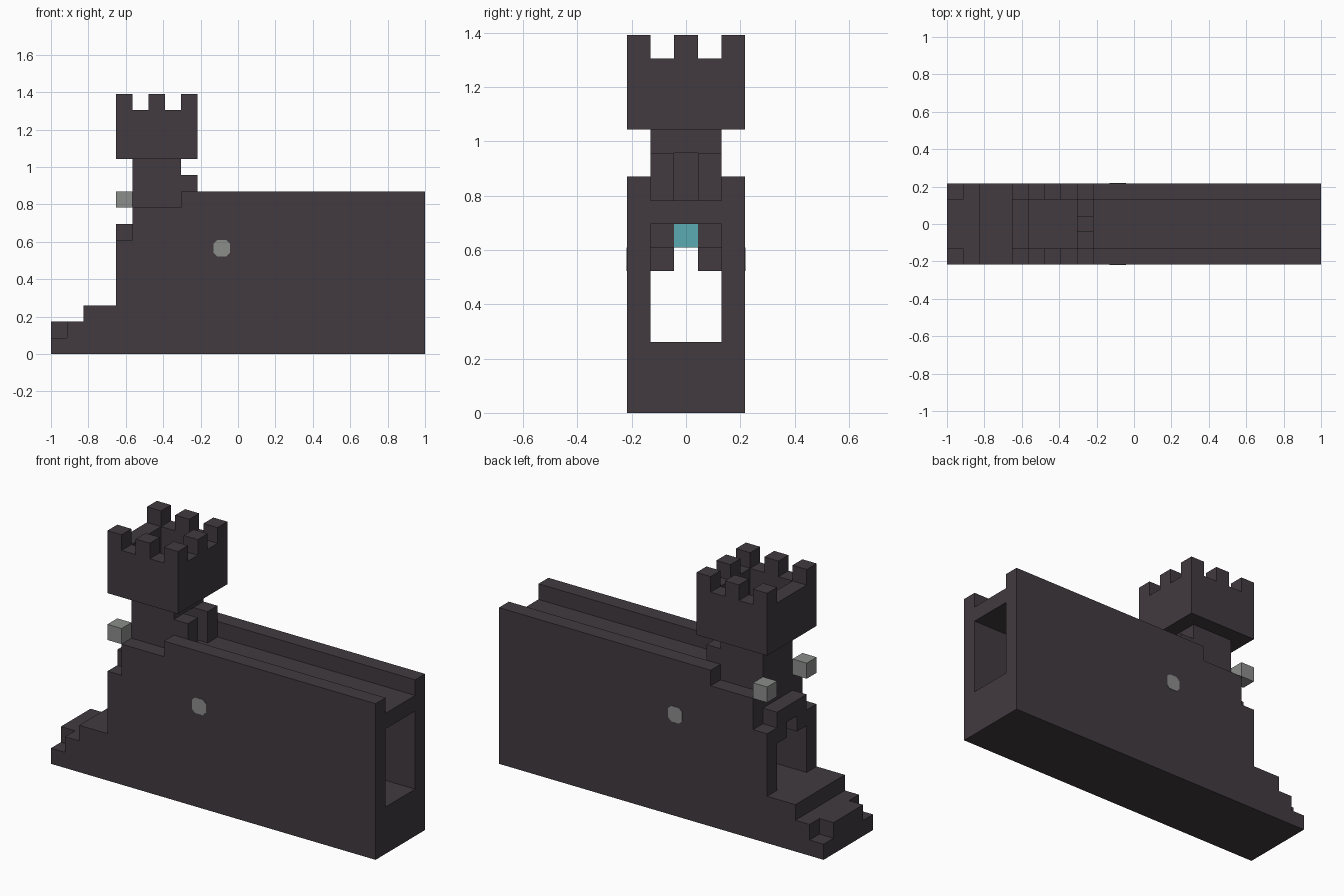
import bpy
import bmesh
from mathutils import Vector

UNIT = 2 / 23                      # one block
LENGTH, WIDTH = 23, 5              # footprint in blocks

cube = bpy.data.objects.get("Cube")
if cube:
    bpy.data.objects.remove(cube, do_unlink=True)


def make_material(name, color):
    mat = bpy.data.materials.new(name)
    mat.use_nodes = True
    mat.diffuse_color = (*color, 1)
    bsdf = next(n for n in mat.node_tree.nodes if n.type == "BSDF_PRINCIPLED")
    bsdf.inputs["Base Color"].default_value = (*color, 1)
    bsdf.inputs["Roughness"].default_value = 0.9
    return mat


BRICK = make_material("dark brick", (0.054, 0.043, 0.052))
GREY = make_material("lantern grey", (0.26, 0.27, 0.26))
TEAL = make_material("teal glow", (0.10, 0.41, 0.45))


def place(x, y, z):
    """Block coordinates to model coordinates."""
    return Vector((x - LENGTH / 2, y - WIDTH / 2, z)) * UNIT


def finish(name, bm, mat):
    bmesh.ops.recalc_face_normals(bm, faces=bm.faces)
    mesh = bpy.data.meshes.new(name)
    bm.to_mesh(mesh)
    bm.free()
    mesh.materials.append(mat)
    obj = bpy.data.objects.new(name, mesh)
    bpy.context.collection.objects.link(obj)
    return obj


def add_prism(bm, profile, y0, y1):
    """Extrude an x-z outline along y."""
    face = bm.faces.new([bm.verts.new(place(x, y0, z)) for x, z in profile])
    new = bmesh.ops.extrude_face_region(bm, geom=[face])["geom"]
    verts = [v for v in new if isinstance(v, bmesh.types.BMVert)]
    bmesh.ops.translate(bm, verts=verts, vec=(0, (y1 - y0) * UNIT, 0))


def prisms(name, mat, *parts):
    bm = bmesh.new()
    for profile, y0, y1 in parts:
        add_prism(bm, profile, y0, y1)
    return finish(name, bm, mat)


def rect(x0, x1, z0, z1):
    return [(x0, z0), (x1, z0), (x1, z1), (x0, z1)]


def both_sides(profile, y0, y1):
    """The same part on the front and back side."""
    return (profile, y0, y1), (profile, WIDTH - y1, WIDTH - y0)


# Stepped base; the lowest step has cut corners
prisms("stepped_base", BRICK,
       ([(1, 0), (LENGTH, 0), (LENGTH, 3), (2, 3), (2, 2), (1, 2)], 0, WIDTH))
prisms("bottom_step", BRICK, (rect(0, 1, 0, 1), 0, WIDTH))
prisms("bottom_step_top", BRICK, (rect(0, 1, 1, 2), 1, 4))

# Long side walls, rising towards the tower
wall = [(4, 3), (LENGTH, 3), (LENGTH, 10), (8, 10), (8, 9), (5, 9), (5, 7), (4, 7)]
prisms("side_walls", BRICK, *both_sides(wall, 0, 1))

# Tunnel roof between the walls
prisms("tunnel_roof", BRICK, (rect(5, LENGTH, 8, 9), 1, 4))

# Entrance arch with a glowing block behind its lintel
prisms("arch_corners", BRICK, *both_sides(rect(4, 5, 6, 7), 1, 2))
prisms("arch_lintel", BRICK, (rect(4, 5, 7, 8), 1, 4))
prisms("lintel_backing", BRICK, *both_sides(rect(5, 6, 7, 8), 1, 2))
prisms("glow_block", TEAL, (rect(5, 6, 7, 8), 2, 3))

# Tower shaft, hollow, with a doorway onto the roof
prisms("tower_shaft", BRICK,
       *both_sides(rect(5, 8, 9, 12), 1, 2),
       (rect(5, 6, 9, 12), 2, 3),
       (rect(7, 8, 11, 12), 2, 3))
prisms("door_frame", BRICK, *both_sides(rect(8, 9, 9, 11), 1, 2))

# Overhanging tower head: floor slab and parapet
prisms("tower_floor", BRICK, (rect(4, 9, 12, 13), 0, WIDTH))
prisms("parapet", BRICK,
       *both_sides(rect(4, 9, 13, 15), 0, 1),
       (rect(4, 5, 13, 15), 1, 4),
       (rect(8, 9, 13, 15), 1, 4))

# Battlements: every other block, left open over the entrance
merlons = [(rect(x, x + 1, 15, 16), y, y + 1)
           for x in (4, 6, 8) for y in (0, 2, 4)
           if (x, y) not in ((4, 2), (6, 2))]
prisms("battlements", BRICK, *merlons)

# Lanterns floating either side of the entrance
prisms("lanterns", GREY, *both_sides(rect(4, 5, 9, 10), 0, 1))

# Round-cornered wall windows as thin plates
c = 0.22
x0, x1, z0, z1 = 10, 11, 6, 7
window = [(x0 + c, z0), (x1 - c, z0), (x1, z0 + c), (x1, z1 - c),
          (x1 - c, z1), (x0 + c, z1), (x0, z1 - c), (x0, z0 + c)]
prisms("wall_windows", GREY, *both_sides(window, -0.03, 0.02))
